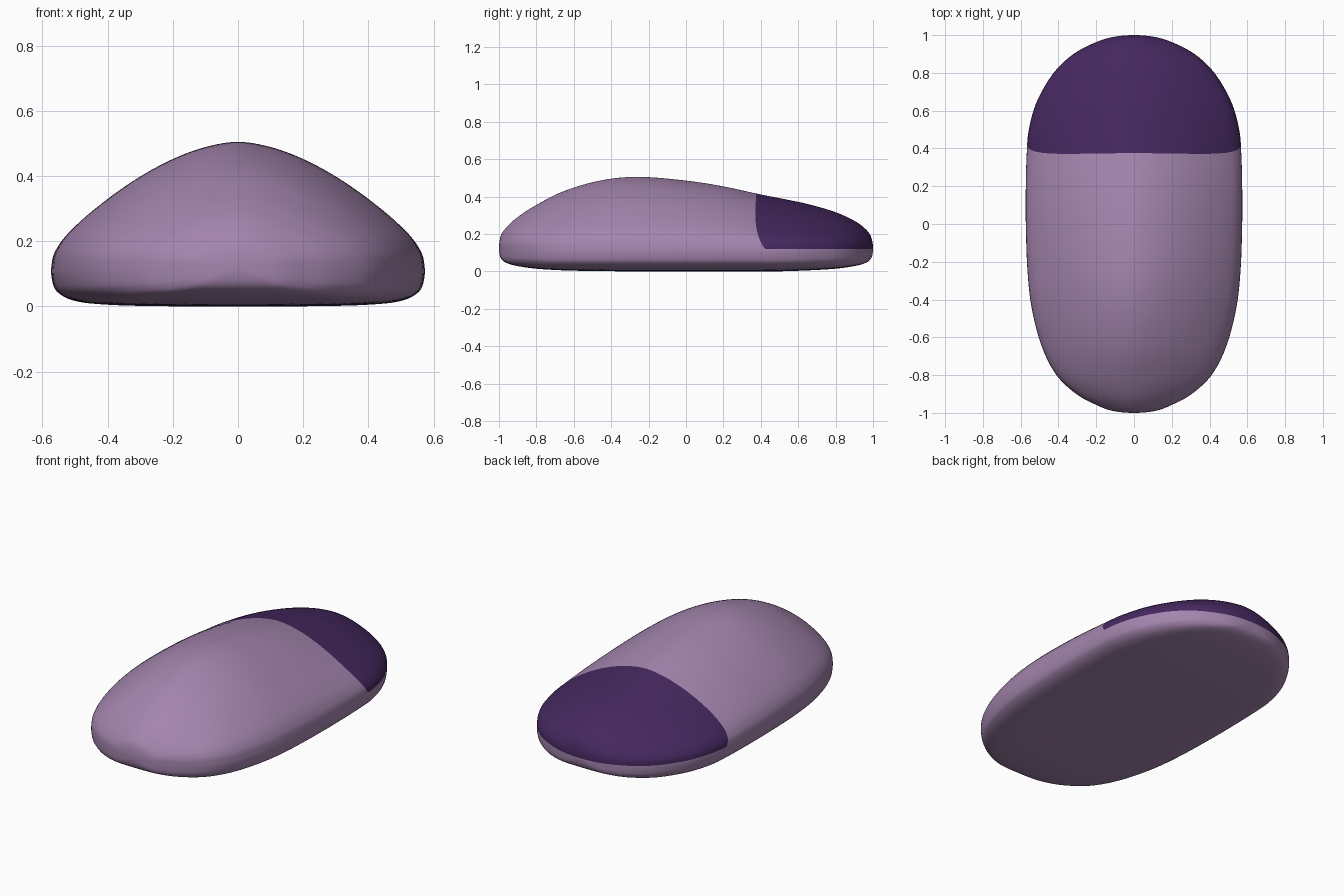
import bpy, bmesh, math

if "Cube" in bpy.data.objects:
    bpy.data.objects.remove(bpy.data.objects["Cube"])

RIM = 0.12   # height of the widest line
SUB = 6      # spline steps between control points

# Stations along the length: y, half width, top height, underside height
STATIONS = [
    (-1.0, 0, RIM, RIM), (-.99, .11, .19, .07), (-.96, .195, .235, .045),
    (-.9, .305, .29, .028), (-.8, .41, .355, .014), (-.65, .487, .43, .005),
    (-.45, .54, .487, .001), (-.25, .563, .505, 0), (0, .572, .485, 0),
    (.2, .572, .454, 0), (.375, .567, .416, 0), (.5, .556, .391, 0),
    (.65, .513, .36, .005), (.8, .425, .316, .014), (.9, .32, .27, .028),
    (.96, .207, .226, .045), (.99, .112, .183, .07), (1.0, 0, RIM, RIM)]
SEAM = 10    # station where the front cover begins

# Half cross-section: width fraction, height fraction (+ above rim, - below)
HALF = [(0, 1), (.175, .96), (.35, .867), (.526, .73), (.70, .555),
        (.86, .36), (.96, .19), (1, 0), (.99, -.45), (.955, -.68),
        (.88, -.85), (.75, -.94), (.5, -.985), (0, -1)]
RIM_I = 7
LOOP = HALF + [(-u, k) for u, k in HALF[-2:0:-1]]


def spline(p0, p1, p2, p3, t):
    return [0.5 * (2 * b + (c - a) * t + (2 * a - 5 * b + 4 * c - d) * t * t
                   + (3 * b - a - 3 * c + d) * t ** 3)
            for a, b, c, d in zip(p0, p1, p2, p3)]


def ghost(s):
    return (s[0], -s[1], 2 * RIM - s[2], 2 * RIM - s[3])


PADDED = [ghost(STATIONS[1])] + STATIONS + [ghost(STATIONS[-2])]


def station(t):
    i = min(max(int(t), 0), len(STATIONS) - 2)
    return spline(*PADDED[i:i + 4], t - i)


def section_point(c):
    i, n = c // SUB, len(LOOP)
    return spline(*[LOOP[(i + d) % n] for d in (-1, 0, 1, 2)], (c % SUB) / SUB)


SECTION = [section_point(c) for c in range(len(LOOP) * SUB)]
ROWS = (len(STATIONS) - 1) * SUB + 1
COLS = len(SECTION)


def surface(row, col):
    u, k = SECTION[col]
    t = row / SUB
    # Bend the seam toward the front where it meets the rim
    bend = -0.1 * abs(u) ** 2 * max(k, 0) ** .5 + .36 * (1 - min(abs(k), 1)) ** 4
    t += bend * math.exp(-((t - SEAM) / 1.6) ** 2)
    y, w, top, low = station(t)
    if k >= 0:
        z = RIM + (top - RIM) * k ** (1 - .3 * y ** 4)
    else:
        z = RIM + (RIM - low) * k
    return (u * w, y, max(z, 0))


def on_cover(row, col):
    return row >= SEAM * SUB and (col < RIM_I * SUB or col >= COLS - RIM_I * SUB)


def make_part(name, color, wanted):
    bm = bmesh.new()
    grid = [[bm.verts.new(surface(r, c)) for c in range(COLS)] for r in range(ROWS)]
    for r in range(ROWS - 1):
        for c in range(COLS):
            if wanted(r, c):
                d = (c + 1) % COLS
                bm.faces.new((grid[r][c], grid[r + 1][c], grid[r + 1][d], grid[r][d]))
    bmesh.ops.delete(bm, geom=[v for v in bm.verts if not v.link_faces], context='VERTS')
    bmesh.ops.remove_doubles(bm, verts=bm.verts[:], dist=1e-5)
    bm.normal_update()
    # Outward means the topmost face points up
    if max(bm.faces, key=lambda f: f.calc_center_median().z).normal.z < 0:
        bmesh.ops.reverse_faces(bm, faces=bm.faces[:])
    for f in bm.faces:
        f.smooth = True
    mesh = bpy.data.meshes.new(name)
    bm.to_mesh(mesh)
    bm.free()
    mat = bpy.data.materials.new(name + "_color")
    mat.diffuse_color = color
    mat.use_nodes = True
    mat.node_tree.nodes["Principled BSDF"].inputs["Base Color"].default_value = mat.diffuse_color
    mesh.materials.append(mat)
    obj = bpy.data.objects.new(name, mesh)
    bpy.context.collection.objects.link(obj)
    return obj


# Lilac shell with its underside
make_part("mouse_body", (.37, .235, .42, 1), lambda r, c: not on_cover(r, c))
# Dark button cover at the far end
make_part("button_cover", (.06, .021, .115, 1), on_cover)
